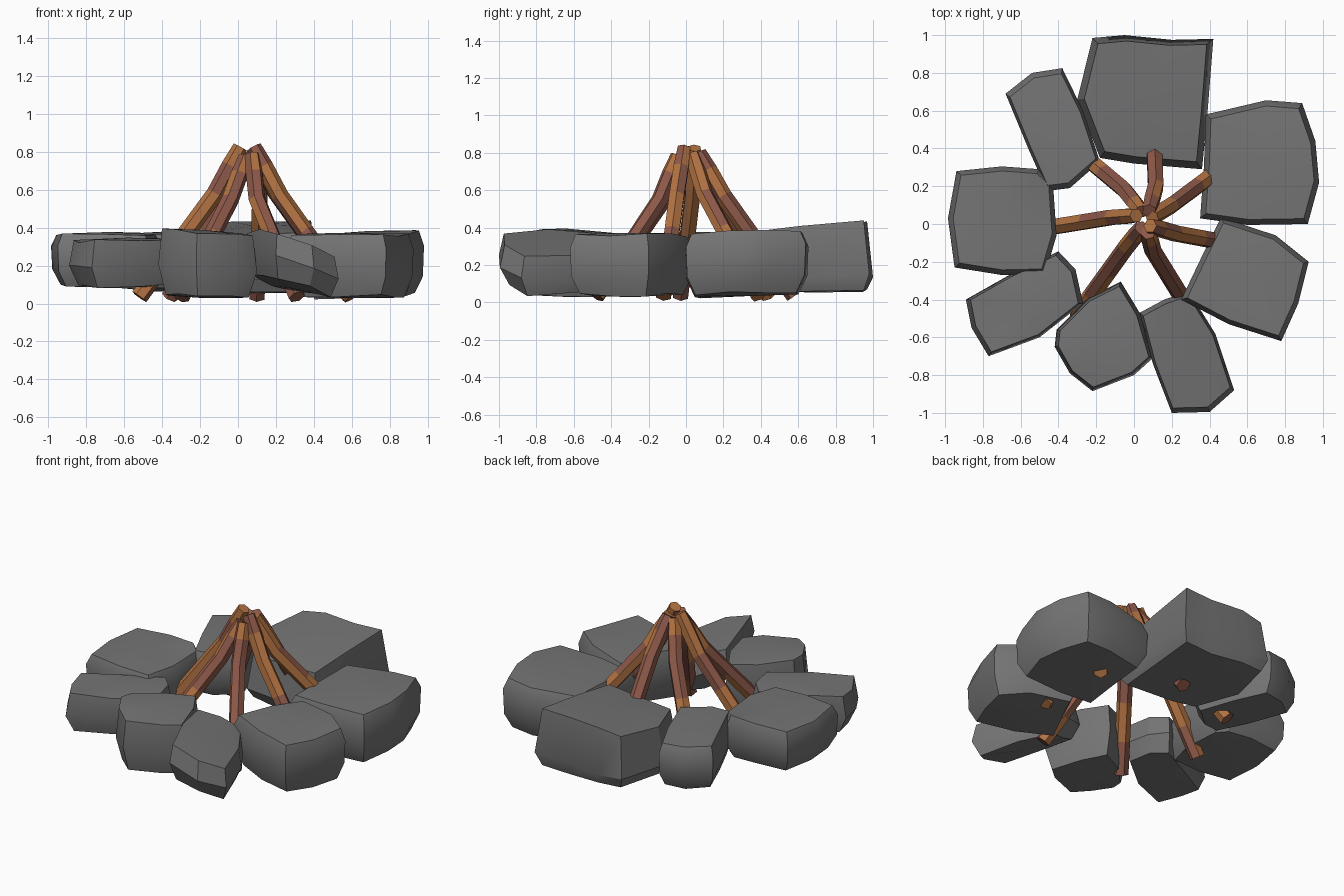
import bpy, bmesh, math, random
from mathutils import Vector

if "Cube" in bpy.data.objects:
    bpy.data.objects.remove(bpy.data.objects["Cube"])

random.seed(4)


def mat(name, rgb):
    m = bpy.data.materials.new(name)
    m.diffuse_color = (*rgb, 1)
    m.use_nodes = True
    m.node_tree.nodes["Principled BSDF"].inputs["Base Color"].default_value = m.diffuse_color
    return m


STONE = mat("grey stone", (0.178, 0.178, 0.178))
ORANGE = mat("orange wood", (0.45, 0.17, 0.055))
RED = mat("red brown wood", (0.27, 0.10, 0.068))


def finish(bm, name, mats, angle):
    bmesh.ops.recalc_face_normals(bm, faces=bm.faces[:])
    for f in bm.faces:
        f.smooth = True
    for e in bm.edges:
        e.smooth = e.calc_face_angle(0) < math.radians(angle)
    me = bpy.data.meshes.new(name)
    bm.to_mesh(me)
    bm.free()
    for m in mats:
        me.materials.append(m)
    ob = bpy.data.objects.new(name, me)
    bpy.context.collection.objects.link(ob)
    return ob


def bridge(bm, rings):
    faces = []
    n = len(rings[0])
    for k in range(len(rings) - 1):
        for i in range(n):
            j = (i + 1) % n
            f = bm.faces.new((rings[k][i], rings[k][j], rings[k + 1][j], rings[k + 1][i]))
            faces.append((k, i, f))
    return faces


WEDGE = ((0, 0.84), (0.45, 1.0), (1, 0.92))      # stones with one ridge around the middle
BLOCK = ((0, 0.84), (0.3, 0.98), (0.76, 1.0), (1, 0.91))


def stone(name, pts, z0, z1, slope=(0, 0), under=1.0, levels=BLOCK):
    """Lofted boulder: plan outline, bottom/top height, tilt of top, share of tilt underneath."""
    c = sum((Vector(p) for p in pts), Vector((0, 0))) / len(pts)
    s = Vector(slope)

    def height(p, t):
        return z0 + (z1 - z0) * t + s.dot(p - c) * (under + (1 - under) * t)

    bm = bmesh.new()
    rings = []
    for t, k in levels:
        ring = []
        for p in pts:
            q = c + (Vector(p) - c) * k
            ring.append(bm.verts.new((q.x, q.y, height(q, t) + random.uniform(-.01, .01))))
        rings.append(ring)
    bridge(bm, rings)
    # gently domed top and belly
    for ring, t, d in ((rings[0], 0, -.012), (rings[-1], 1, .012)):
        mid = bm.verts.new((c.x, c.y, height(c, t) + d))
        for i in range(len(ring)):
            bm.faces.new((ring[i], ring[(i + 1) % len(ring)], mid))
    finish(bm, name, [STONE], 30)


# Ring of stones
stone("left_stone", [(-.95, -.23), (-.7, -.27), (-.47, -.265), (-.41, -.06), (-.43, .23),
                     (-.5, .29), (-.7, .305), (-.94, .28), (-.985, .03)], .095, .365)
stone("back_left_stone", [(-.68, .69), (-.56, .4), (-.46, .175), (-.34, .19), (-.18, .33),
                          (-.27, .6), (-.38, .825), (-.54, .8)], .075, .365)
stone("back_stone", [(-.3, .66), (-.18, .35), (0, .32), (.36, .29), (.39, .6), (.42, .98),
                     (.2, .975), (-.05, 1.0), (-.22, .985)], .065, .40, (.06, .1), 0.0,
      ((0, .9), (.2, 1.0), (1, .9)))
stone("back_right_stone", [(.35, .03), (.6, -.005), (.92, 0), (.98, .22), (.96, .44),
                           (.89, .64), (.7, .655), (.38, .58), (.37, .3)], .045, .37, (.03, .02))
stone("right_stone", [(.25, -.4), (.5, -.53), (.78, -.62), (.87, -.42), (.925, -.2),
                      (.75, -.06), (.46, .035), (.36, -.17)], .04, .36)
stone("front_right_stone", [(.03, -.47), (.1, -.74), (.2, -1.0), (.4, -.995), (.53, -.88),
                            (.43, -.58), (.29, -.355), (.16, -.4)], .095, .315, (-.4, -.12), 0.8, WEDGE)
stone("front_stone", [(-.42, -.65), (-.34, -.79), (-.22, -.885), (.0, -.8), (.1, -.71),
                      (.03, -.47), (-.07, -.305), (-.24, -.39), (-.41, -.56)], .04, .375,
      (-.06, 0), 1.0, WEDGE)
stone("front_left_stone", [(-.86, -.55), (-.77, -.7), (-.5, -.6), (-.27, -.42), (-.31, -.24),
                           (-.4, -.145), (-.66, -.27), (-.89, -.4)], .095, .335, (.03, 0), 1.0, WEDGE)


def log(name, top, knee, foot, n, share):
    """Bent hexagonal log through three points; share = how many of 5 patches are orange."""
    top, knee, foot = Vector(top), Vector(knee), Vector(foot)
    path = [top, top.lerp(knee, .4), knee, knee.lerp(foot, .35), knee.lerp(foot, .7), foot]
    bm = bmesh.new()
    rings = []
    for i, p in enumerate(path):
        d = (path[min(i + 1, 5)] - path[max(i - 1, 0)]).normalized()
        u = d.cross(Vector((-foot.y, foot.x, 0))).normalized()
        v = d.cross(u)
        r = .039 if i == 0 else .046
        rings.append([bm.verts.new(p + r * (math.cos(a) * u + math.sin(a) * v))
                      for a in (math.tau * k / 6 + n for k in range(6))])
    for seg, side, f in bridge(bm, rings):
        f.material_index = 0 if (n * 3 + seg * 2 + side // 2) % 5 < share else 1
    for ring in (rings[0], rings[-1]):
        bm.faces.new(ring).material_index = 0 if share > 2 else 1
    finish(bm, name, [ORANGE, RED], 20)


# Cone of logs: top, knee, foot, orange share
LOGS = [
    ((.012, .045, .825), (-.12, .035, .58), (-.52, -.03, .035), 4),
    ((.04, .065, .785), (-.05, .18, .57), (-.36, .44, .035), 2),
    ((.08, .07, .80), (.115, .2, .57), (.10, .58, .035), 1),
    ((.095, .035, .79), (.2, .1, .58), (.59, .39, .035), 4),
    ((.085, -.01, .825), (.22, -.05, .57), (.6, -.12, .035), 3),
    ((.075, -.045, .785), (.10, -.14, .55), (.31, -.48, .035), 1),
    ((.04, -.02, .77), (-.04, -.12, .55), (-.3, -.48, .035), 2),
]
for n, (a, b, c, share) in enumerate(LOGS):
    log("log_%d" % (n + 1), a, b, c, n, share)
